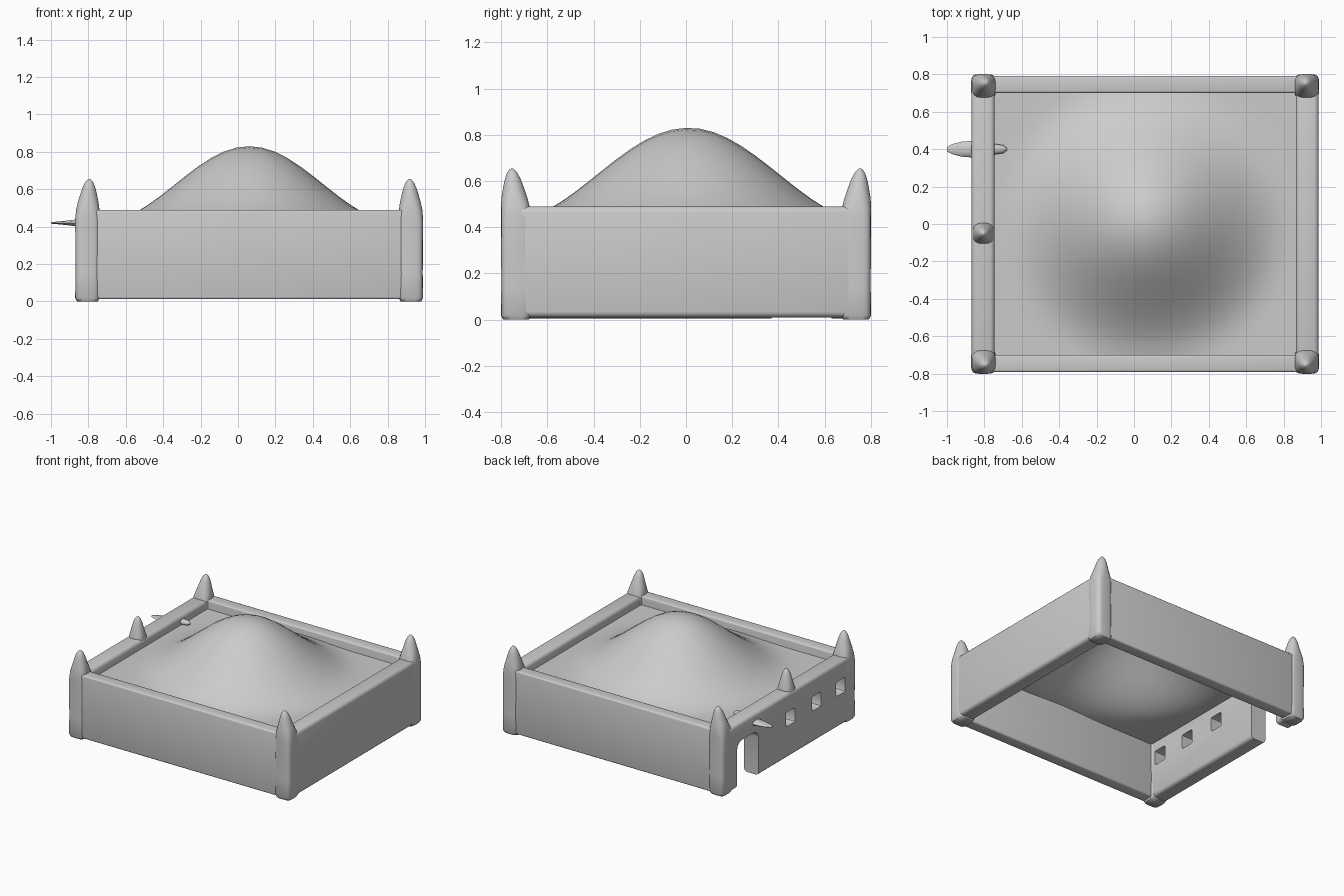
import bpy, bmesh, math
from mathutils import Vector

if "Cube" in bpy.data.objects:
    bpy.data.objects.remove(bpy.data.objects["Cube"])


def finish(name, bm, angle=35):
    bmesh.ops.recalc_face_normals(bm, faces=bm.faces)
    me = bpy.data.meshes.new(name)
    bm.to_mesh(me)
    bm.free()
    ob = bpy.data.objects.new(name, me)
    bpy.context.collection.objects.link(ob)
    smooth(ob, angle)
    return ob


def smooth(ob, angle=35):
    bpy.ops.object.select_all(action='DESELECT')
    ob.select_set(True)
    bpy.context.view_layer.objects.active = ob
    bpy.ops.object.shade_smooth_by_angle(angle=math.radians(angle))


def box(name, lo, hi, bevel=0.0, segs=3):
    lo, hi = Vector(lo), Vector(hi)
    bm = bmesh.new()
    bmesh.ops.create_cube(bm, size=1)
    for v in bm.verts:
        v.co = Vector(a * b for a, b in zip(v.co, hi - lo)) + (lo + hi) / 2
    if bevel:
        bmesh.ops.bevel(bm, geom=bm.edges[:], offset=bevel, segments=segs,
                        profile=0.5, affect='EDGES')
    return finish(name, bm)


def tower(name, cx, cy, lean, rings, n=20):
    # stacked rounded-square rings (z, half width, squareness power)
    bm = bmesh.new()
    prev = None
    for z, r, p in rings:
        k = max(0, (z - 0.45) / 0.2)
        ring = []
        for i in range(n):
            a = 2 * math.pi * (i + 0.5) / n
            c, s = math.cos(a), math.sin(a)
            ring.append(bm.verts.new((
                cx + lean[0] * k + math.copysign(abs(c) ** p, c) * r,
                cy + lean[1] * k + math.copysign(abs(s) ** p, s) * r, z)))
        if prev:
            for i in range(n):
                j = (i + 1) % n
                bm.faces.new((prev[i], prev[j], ring[j], ring[i]))
        else:
            bm.faces.new(ring)
        prev = ring
    bm.faces.new(prev)
    return finish(name, bm, 60)


# Walls
left = box("left_wall", (-0.868, -0.79, 0.005), (-0.745, 0.79, 0.49), 0.025)
box("right_wall", (0.865, -0.79, 0.01), (0.987, 0.79, 0.49), 0.025)
for side, name in ((-1, "front_wall"), (1, "back_wall")):
    y0, y1 = sorted((side * 0.792, side * 0.70))
    box(name, (-0.80, y0, 0.012), (0.92, y1, 0.49), 0.012)

# Door and window openings in the left wall
cutters = [box("door_cutter", (-1.0, 0.37, -0.2), (-0.6, 0.63, 0.35), 0.06)]
for y in (-0.01, -0.32, -0.61):
    cutters.append(box("window_cutter", (-1.0, y - 0.055, 0.245),
                       (-0.6, y + 0.055, 0.355), 0.015, 2))
bpy.context.view_layer.objects.active = left
for c in cutters:
    m = left.modifiers.new("opening", 'BOOLEAN')
    m.operation, m.object, m.solver = 'DIFFERENCE', c, 'EXACT'
    bpy.ops.object.modifier_apply(modifier=m.name)
for c in cutters:
    bpy.data.objects.remove(c)
smooth(left)

# Corner columns with pointed finials
column = [(0.0, 0.056, .45), (0.02, 0.066, .45), (0.15, 0.064, .45), (0.3, 0.065, .45),
          (0.44, 0.066, .5), (0.49, 0.063, .65), (0.53, 0.056, .85), (0.57, 0.046, 1),
          (0.61, 0.034, 1), (0.635, 0.023, 1), (0.65, 0.011, 1), (0.655, 0.003, 1)]
for cx, xn in ((-0.805, "left"), (0.924, "right")):
    for s, yn in ((-1, "front"), (1, "back")):
        tower(f"{yn}_{xn}_corner_column", cx, s * 0.735, (-0.006 if cx > 0 else 0.01, s * 0.018),
              column)

# Finial on the middle of the left wall
tower("middle_finial", -0.805, -0.05, (0, 0),
      [(0.44, 0.058, .8)] + [(z - 0.015, r * 0.92, p) for z, r, p in column[5:]])

# Domed roof sheet between the walls
bm = bmesh.new()
N = 24
grid = []
for i in range(N + 1):
    row = []
    for j in range(N + 1):
        x = -0.765 + 1.65 * i / N
        y = -0.72 + 1.44 * j / N
        r = min(math.hypot(x - 0.06, y - 0.01) / 0.79, 1)
        row.append(bm.verts.new((x, y, 0.425 + 0.405 * 0.5 * (1 + math.cos(math.pi * r)))))
    grid.append(row)
for i in range(N):
    for j in range(N):
        bm.faces.new((grid[i][j], grid[i + 1][j], grid[i + 1][j + 1], grid[i][j + 1]))
finish("domed_roof", bm, 60)

# Wooden peg through the wall above the door
bm = bmesh.new()
prev = None
for x, ry, rz in ((-1.0, 0.012, 0.004), (-0.97, 0.028, 0.007), (-0.92, 0.04, 0.012),
                  (-0.86, 0.045, 0.02), (-0.76, 0.03, 0.02), (-0.70, 0.022, 0.018),
                  (-0.68, 0.006, 0.006)):
    ring = [bm.verts.new((x, 0.40 + ry * math.cos(a * math.pi / 5),
                          0.42 + (0.025 if x > -0.8 else 0) + rz * math.sin(a * math.pi / 5)))
            for a in range(10)]
    if prev:
        for i in range(10):
            j = (i + 1) % 10
            bm.faces.new((prev[i], prev[j], ring[j], ring[i]))
    else:
        bm.faces.new(ring)
    prev = ring
bm.faces.new(prev)
finish("peg", bm, 50)
